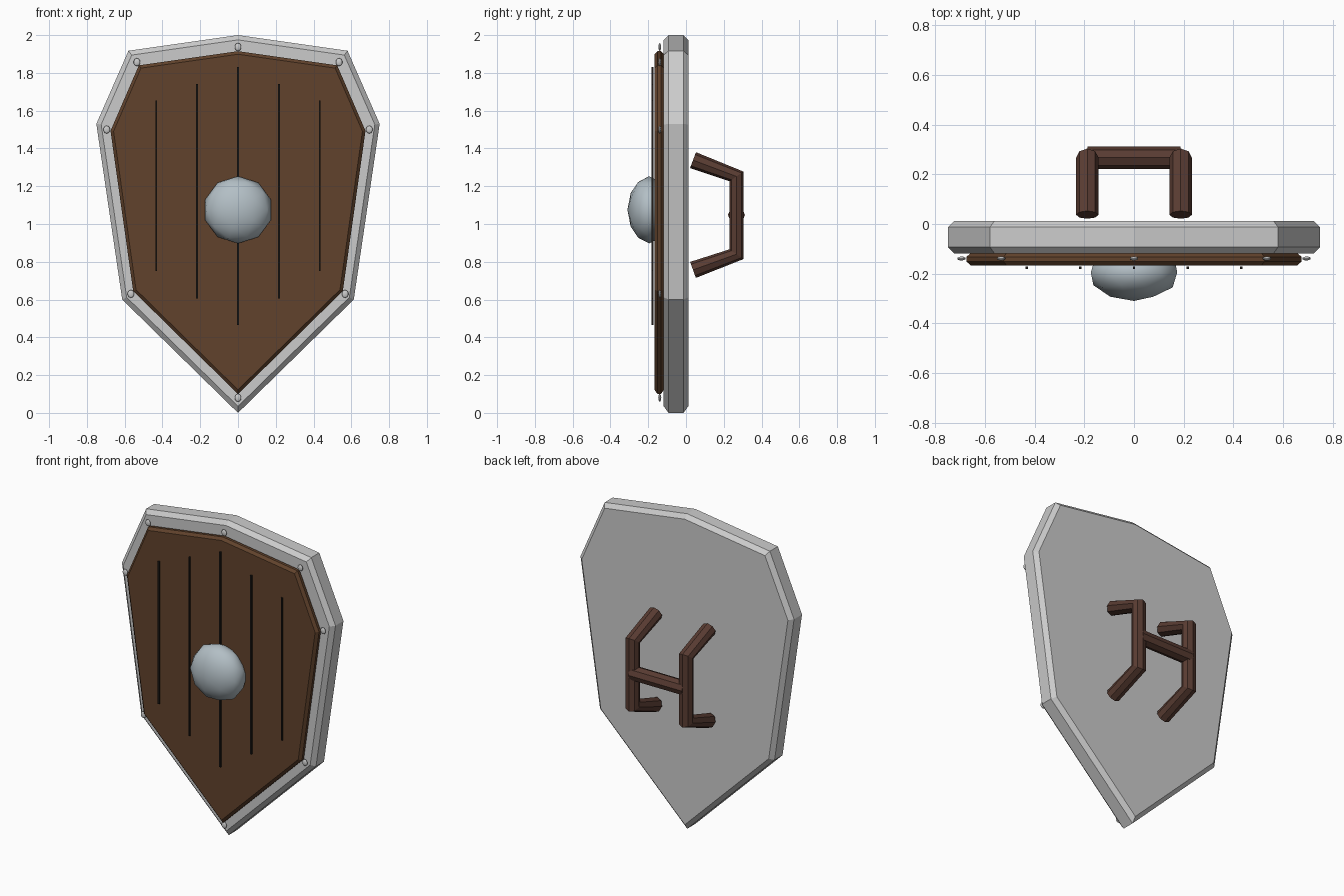
import bpy, bmesh, math

if "Cube" in bpy.data.objects:
    bpy.data.objects.remove(bpy.data.objects["Cube"])


def paint(ob, name, rgb):
    m = bpy.data.materials.get(name) or bpy.data.materials.new(name)
    m.diffuse_color = (*rgb, 1)
    m.use_nodes = True
    m.node_tree.nodes["Principled BSDF"].inputs["Base Color"].default_value = m.diffuse_color
    ob.data.materials.append(m)


def finish(name, bm):
    bmesh.ops.recalc_face_normals(bm, faces=bm.faces)
    me = bpy.data.meshes.new(name)
    bm.to_mesh(me)
    bm.free()
    ob = bpy.data.objects.new(name, me)
    bpy.context.collection.objects.link(ob)
    return ob


def plate(name, half, y0, y1, bevel):
    """Extruded symmetric outline with chamfered front and back edges."""
    pts = half + [(-x, z) for x, z in reversed(half[1:-1])]
    bm = bmesh.new()
    front = bm.faces.new([bm.verts.new((x, y0, z)) for x, z in pts])
    geo = bmesh.ops.extrude_face_region(bm, geom=[front], use_keep_orig=True)["geom"]
    bmesh.ops.translate(bm, vec=(0, y1 - y0, 0),
                        verts=[g for g in geo if isinstance(g, bmesh.types.BMVert)])
    bmesh.ops.recalc_face_normals(bm, faces=bm.faces)
    rim = [e for e in bm.edges if abs(e.verts[0].co.y - e.verts[1].co.y) < 1e-5]
    bmesh.ops.bevel(bm, geom=rim, offset=bevel, segments=1, affect='EDGES')
    return finish(name, bm)


def dome(name, loc, scale, sub):
    bpy.ops.mesh.primitive_ico_sphere_add(subdivisions=sub, radius=1, location=loc,
                                          rotation=(-math.pi / 2, 0, 0))
    ob = bpy.context.object
    ob.name = name
    ob.scale = (scale[0], scale[2], scale[1])
    bpy.ops.object.shade_smooth()
    return ob


def tube(name, pts, r):
    cu = bpy.data.curves.new(name, 'CURVE')
    cu.dimensions = '3D'
    cu.bevel_depth = r
    cu.bevel_resolution = 2
    cu.use_fill_caps = True
    sp = cu.splines.new('POLY')
    sp.points.add(len(pts) - 1)
    for p, c in zip(sp.points, pts):
        p.co = (*c, 1)
    sp.use_smooth = False
    ob = bpy.data.objects.new(name, cu)
    bpy.context.collection.objects.link(ob)
    paint(ob, "leather", (0.1, 0.045, 0.032))


# Metal backing and wooden front panel
plate("metal_backing", [(0, 2), (0.58, 1.917), (0.75, 1.53), (0.613, 0.6), (0, 0)],
      -0.118, 0.012, 0.025)
wood = plate("wood_panel", [(0, 1.915), (0.525, 1.84), (0.675, 1.493), (0.555, 0.645), (0, 0.1)],
             -0.167, -0.117, 0.016)
paint(wood, "wood", (0.12, 0.055, 0.025))

# Dark plank seams
for x, z0, z1 in [(0, 0.465, 1.83), (0.217, 0.605, 1.74), (0.433, 0.75, 1.655)]:
    for s in ((1, -1) if x else (1,)):
        bm = bmesh.new()
        bmesh.ops.create_cube(bm, size=1)
        bmesh.ops.scale(bm, vec=(0.01, 0.01, z1 - z0), verts=bm.verts)
        bmesh.ops.translate(bm, vec=(s * x, -0.177, (z0 + z1) / 2), verts=bm.verts)
        paint(finish("plank_seam", bm), "seam", (0.015, 0.012, 0.01))

# Central boss
boss = dome("boss", (0, -0.195, 1.075), (0.183, 0.115, 0.178), 2)
paint(boss, "boss_steel", (0.45, 0.52, 0.56))

# Rivets around the rim
for x, z in [(0, 1.937), (0.535, 1.857), (0.695, 1.5), (0.567, 0.63), (0, 0.08)]:
    for s in ((1, -1) if x else (1,)):
        dome("rivet", (s * x, -0.139, z), (0.018, 0.008, 0.021), 2)

# Rear handle: two bent straps joined by a grip bar
for s in (1, -1):
    tube("handle_strap", [(s * 0.188, 0.037, 1.338), (s * 0.188, 0.267, 1.252),
                          (s * 0.188, 0.267, 0.84), (s * 0.188, 0.037, 0.757)], 0.045)
tube("grip_bar", [(-0.188, 0.267, 1.048), (0.188, 0.267, 1.048)], 0.045)
